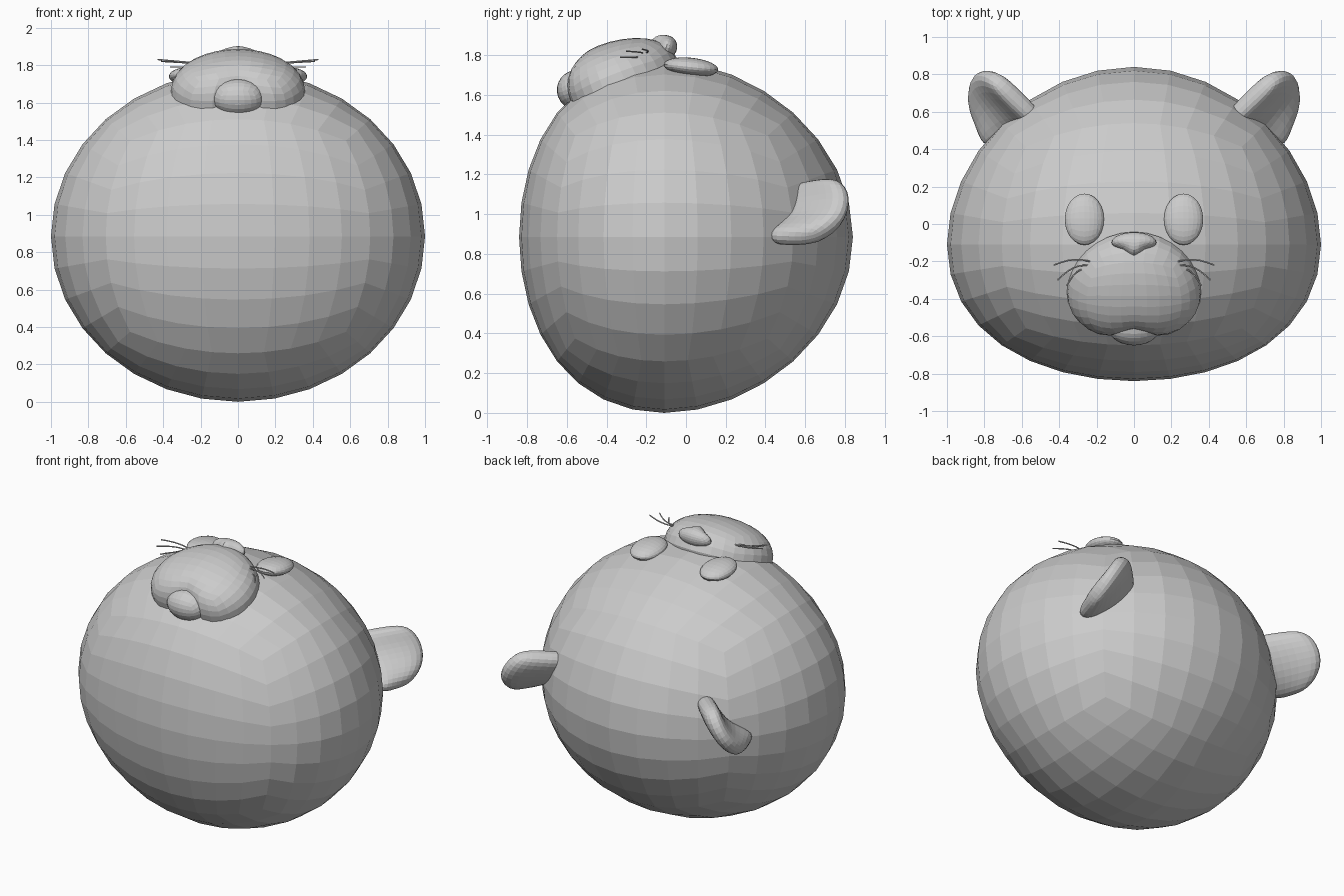
import bpy, bmesh, math
from mathutils import Vector, Matrix

if "Cube" in bpy.data.objects:
    bpy.data.objects.remove(bpy.data.objects["Cube"], do_unlink=True)

grey = bpy.data.materials.new("plain_grey")
grey.use_nodes = True
grey.diffuse_color = (0.6, 0.6, 0.6, 1)
grey.node_tree.nodes["Principled BSDF"].inputs["Base Color"].default_value = (0.6, 0.6, 0.6, 1)


def finish(name, bm):
    mesh = bpy.data.meshes.new(name)
    bmesh.ops.recalc_face_normals(bm, faces=bm.faces)
    bm.to_mesh(mesh)
    bm.free()
    mesh.materials.append(grey)
    obj = bpy.data.objects.new(name, mesh)
    bpy.context.collection.objects.link(obj)
    return obj


def ball(name, centre, size, tilt=0, cuts=7, shape=None):
    """Ellipsoid from a rounded cube, reshaped by a rule on unit coordinates."""
    bm = bmesh.new()
    bmesh.ops.create_cube(bm, size=2)
    bmesh.ops.subdivide_edges(bm, edges=bm.edges, cuts=cuts, use_grid_fill=True)
    turn = Matrix.Rotation(math.radians(tilt), 3, "X")
    for v in bm.verts:
        p = Vector([math.tan(c * math.pi / 4) for c in v.co]).normalized()
        if shape:
            p = shape(p)
        v.co = turn @ Vector([a * b for a, b in zip(p, size)]) + Vector(centre)
    return finish(name, bm)


# Head, fuller towards the front
def head_shape(p):
    p.y -= 0.13 * (1 - p.y ** 2)
    return p


ball("head", (0, 0, 0.885), (1, 0.84, 0.885), shape=head_shape)


# Muzzle: domed top, shallow underside, two cheeks split by a front notch
def muzzle_shape(p):
    if p.z < 0:
        p.z *= 0.4
    else:
        p.z = p.z ** 0.85
    p.y -= 0.15 * (1 - p.y ** 2)
    if p.y < 0:
        p.y += 0.24 * math.exp(-(p.x / 0.3) ** 2) * p.y ** 2
        p.y -= 0.08 * abs(p.x) * (1 - abs(p.x))
    return p


ball("muzzle", (0, -0.32, 1.665), (0.36, 0.3, 0.215), 22, shape=muzzle_shape)
ball("chin", (0, -0.55, 1.625), (0.14, 0.1, 0.1), 22, cuts=5)


# Nose: wide bar with a central tip
def nose_shape(p):
    if p.y < 0:
        p.y *= 0.75 + 0.7 * math.exp(-(p.x / 0.35) ** 2)
    return p


ball("nose", (0, -0.1, 1.84), (0.12, 0.055, 0.06), -20, cuts=5, shape=nose_shape)


# Ear: bent sheet from a base line out to a rim, thickened and rounded
BASE = [(.48, .54, 1.15), (.54, .53, 1.04), (.66, .49, .93), (.80, .38, .87)]
RIM = [(.73, .77, 1.19), (.81, .83, 1.10), (.88, .80, .96), (.88, .64, .86)]


def ear(name, side):
    bm = bmesh.new()
    rows = []
    for t in (0, 0.5, 1):
        rows.append([bm.verts.new(Vector(a).lerp(Vector(b), t)) for a, b in zip(BASE, RIM)])
    for low, high in zip(rows, rows[1:]):
        for i in range(3):
            bm.faces.new((low[i], low[i + 1], high[i + 1], high[i]))
    for v in bm.verts:
        v.co.x *= side
    obj = finish(name, bm)
    solid = obj.modifiers.new("thickness", "SOLIDIFY")
    solid.thickness = 0.12
    solid.offset = 0
    obj.modifiers.new("rounding", "SUBSURF").levels = 2
    obj.modifiers["rounding"].render_levels = 2


# Whisker: thin arched tube
def whisker(name, start, end, side):
    curve = bpy.data.curves.new(name, "CURVE")
    curve.dimensions = "3D"
    curve.bevel_depth = 0.004
    curve.bevel_resolution = 1
    line = curve.splines.new("POLY")
    line.points.add(6)
    a, b = Vector(start), Vector(end)
    for i, pt in enumerate(line.points):
        t = i / 6
        p = a.lerp(b, t)
        arch = 0.025 * math.sin(math.pi * t)
        pt.co = (p.x * side, p.y + arch, p.z, 1)
    curve.materials.append(grey)
    bpy.context.collection.objects.link(bpy.data.objects.new(name, curve))


WHISKERS = [((.20, -.21, 1.81), (.43, -.22, 1.83)),
            ((.24, -.22, 1.81), (.41, -.30, 1.82)),
            ((.26, -.24, 1.79), (.36, -.33, 1.79))]

for label, side in (("left", 1), ("right", -1)):
    ball(label + "_eye", (0.265 * side, 0.025, 1.74), (0.105, 0.138, 0.047), -6, cuts=5)
    ear(label + "_ear", side)
    for n, (a, b) in enumerate(WHISKERS):
        whisker(f"{label}_whisker_{n + 1}", a, b, side)
